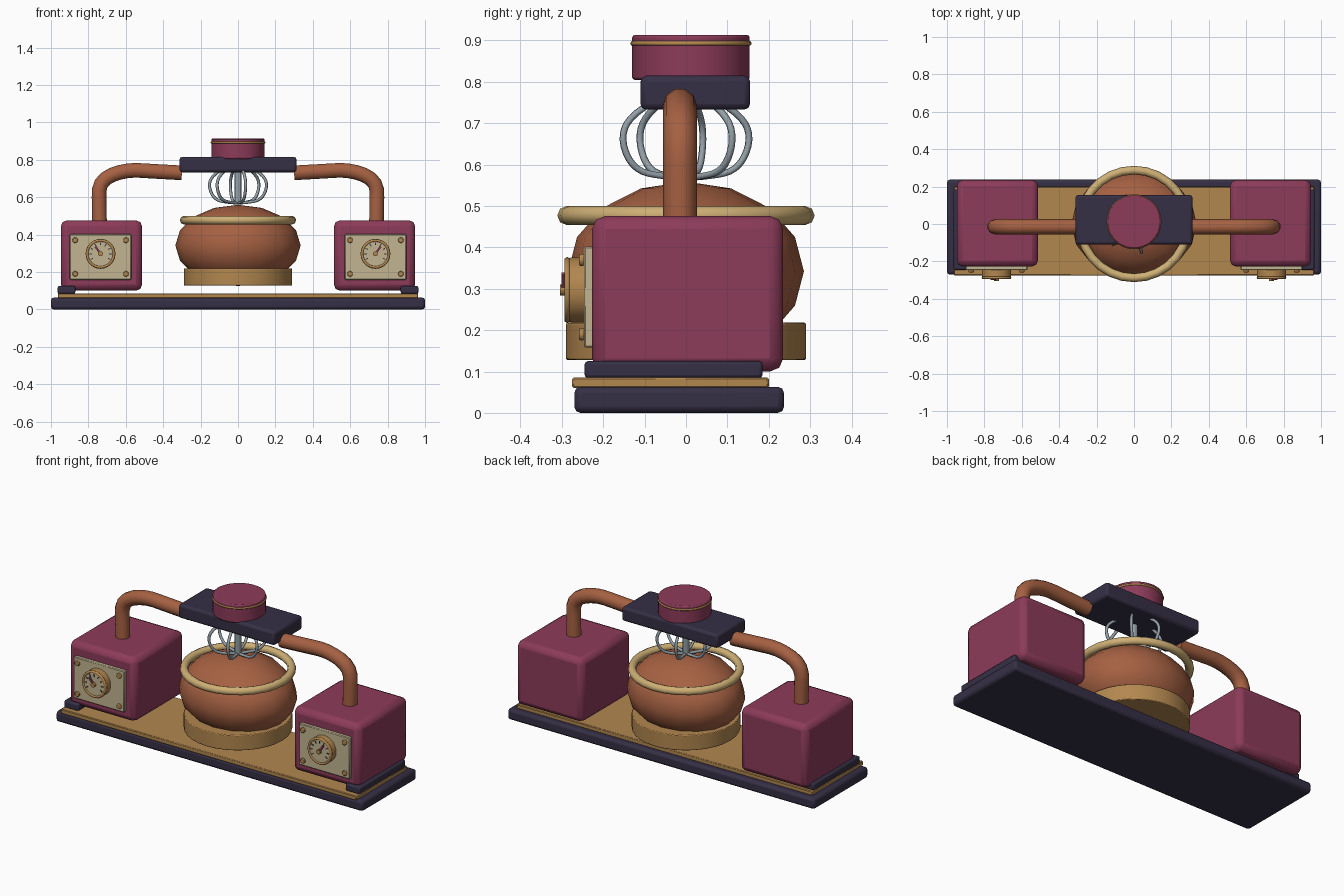
import bpy, math
from mathutils import Vector

if "Cube" in bpy.data.objects:
    bpy.data.objects.remove(bpy.data.objects["Cube"])


def lin(c):
    return c / 12.92 if c <= 0.04045 else ((c + 0.055) / 1.055) ** 2.4


def material(name, r, g, b):
    m = bpy.data.materials.new(name)
    m.diffuse_color = (lin(r), lin(g), lin(b), 1)
    m.use_nodes = True
    m.node_tree.nodes["Principled BSDF"].inputs["Base Color"].default_value = m.diffuse_color
    return m


BURGUNDY = material("burgundy enamel", 0.55, 0.23, 0.35)
DARK = material("dark plum", 0.21, 0.185, 0.27)
COPPER = material("copper", 0.65, 0.38, 0.26)
BRASS = material("brass", 0.70, 0.53, 0.31)
PALE = material("pale brass", 0.81, 0.69, 0.46)
CREAM = material("cream", 0.76, 0.71, 0.57)
STEEL = material("steel", 0.58, 0.63, 0.66)


def finish(name, mat, bevel=0, segments=2, smooth=True):
    o = bpy.context.object
    o.name = name
    o.data.materials.append(mat)
    bpy.ops.object.transform_apply(location=False, rotation=True, scale=True)
    if bevel:
        b = o.modifiers.new("bevel", 'BEVEL')
        b.width, b.segments = bevel, segments
    if smooth:
        bpy.ops.object.shade_smooth_by_angle(angle=math.radians(30))
    return o


def box(name, mat, x, y, z, bevel=0, segments=2):
    """Box from (min, max) ranges."""
    bpy.ops.mesh.primitive_cube_add(
        size=1, location=[(a + b) / 2 for a, b in (x, y, z)])
    bpy.context.object.scale = [abs(b - a) for a, b in (x, y, z)]
    return finish(name, mat, bevel, segments)


def cylinder(name, mat, r, depth, loc, rot=(0, 0, 0), sides=32, bevel=0):
    bpy.ops.mesh.primitive_cylinder_add(
        vertices=sides, radius=r, depth=depth, location=loc, rotation=rot)
    return finish(name, mat, bevel)


def torus(name, mat, r, minor, loc, rot=(0, 0, 0), sides=32, ring=8):
    bpy.ops.mesh.primitive_torus_add(
        major_radius=r, minor_radius=minor, major_segments=sides,
        minor_segments=ring, location=loc, rotation=rot)
    o = finish(name, mat, smooth=False)
    bpy.ops.object.shade_smooth()
    return o


def tube(name, mat, points, radius, resolution=2, order=3, steps=4):
    """Round tube following a smooth path."""
    c = bpy.data.curves.new(name, 'CURVE')
    c.dimensions = '3D'
    c.bevel_depth, c.bevel_resolution = radius, resolution
    c.use_fill_caps = True
    s = c.splines.new('NURBS')
    s.points.add(len(points) - 1)
    for p, q in zip(s.points, points):
        p.co = (*q, 1)
    s.use_endpoint_u = True
    s.order_u, s.resolution_u = order, steps
    o = bpy.data.objects.new(name, c)
    bpy.context.collection.objects.link(o)
    c.materials.append(mat)
    return o


FRONT = (math.pi / 2, 0, 0)

# base slab and brass deck
box("base", DARK, (-1, 1), (-0.27, 0.237), (0, 0.063), 0.015)
box("deck", BRASS, (-0.963, 0.963), (-0.275, 0.2), (0.06, 0.086), 0.004, 1)

# bowl with its stand and rim
cylinder("bowl_stand", BRASS, 0.29, 0.09, (0, 0, 0.173), bevel=0.004)
bpy.ops.mesh.primitive_uv_sphere_add(
    segments=16, ring_count=8, radius=1, location=(0, 0, 0.342))
bpy.context.object.scale = (0.335, 0.285, 0.217)
finish("bowl", COPPER, smooth=False)
bpy.ops.object.shade_smooth()
torus("bowl_rim", PALE, 0.288, 0.023, (0, 0, 0.477), sides=28)

# mixer head and knob
box("head", DARK, (-0.313, 0.313), (-0.11, 0.155), (0.733, 0.815), 0.014)
cylinder("knob", BURGUNDY, 0.142, 0.108, (0, 0.012, 0.859), bevel=0.006)
torus("knob_band", BRASS, 0.141, 0.006, (0, 0.012, 0.893), ring=6)

# whisk: shaft and six bulging wires
cylinder("whisk_shaft", STEEL, 0.019, 0.18, (0, 0, 0.655), sides=12)
profile = [(0.085, 0.75), (0.14, 0.72), (0.165, 0.66),
           (0.13, 0.585), (0.05, 0.57), (0, 0.568)]
for i in range(6):
    a = math.radians(-15 + 60 * i)
    tube("whisk_wire", STEEL,
         [(r * math.cos(a), r * math.sin(a), z) for r, z in profile],
         0.0085, 1)

for s in (-1, 1):
    cx, cz = s * 0.735, 0.297
    # motor housing, side foot and curved arm
    box("housing", BURGUNDY, (s * 0.73 - 0.217, s * 0.73 + 0.217),
        (-0.227, 0.235), (0.1, 0.476), 0.032)
    box("foot", DARK, (s * 0.917 - 0.047, s * 0.917 + 0.047),
        (-0.245, 0.185), (0.084, 0.125), 0.008)
    tube("arm", COPPER,
         [(s * x, -0.015, z) for x, z in
          ((0.74, 0.45), (0.742, 0.55), (0.745, 0.69),
           (0.60, 0.748), (0.45, 0.738), (0.30, 0.73))], 0.041, 3, 3, 3)

    # control panel with corner screws
    box("panel", CREAM, (cx - 0.165, cx + 0.165), (-0.247, -0.22),
        (0.158, 0.402), 0.004, 1)
    for dx in (-0.136, 0.136):
        for z in (0.19, 0.37):
            cylinder("screw", BRASS, 0.015, 0.012, (cx + dx, -0.252, z),
                     FRONT, 12, 0.003)

    # dial body, bezel and face
    cylinder("dial", BRASS, 0.078, 0.04, (cx, -0.263, cz), FRONT, 24, 0.004)
    torus("dial_bezel", BRASS, 0.072, 0.008, (cx, -0.287, cz), FRONT, 24, 6)
    cylinder("dial_face", CREAM, 0.066, 0.007, (cx, -0.286, cz), FRONT, 24)

    # tick marks around the face
    for k in range(9):
        a = math.radians(-30 + 30 * k)
        bpy.ops.mesh.primitive_cube_add(
            size=1, rotation=(0, -a, 0),
            location=(cx + 0.053 * math.cos(a), -0.290, cz + 0.053 * math.sin(a)))
        bpy.context.object.scale = (0.014, 0.005, 0.005)
        finish("tick", DARK, smooth=False)

    # pointer and hub
    tilt = s * math.radians(35)
    bpy.ops.mesh.primitive_cube_add(
        size=1, rotation=(0, tilt, 0),
        location=(cx + 0.02 * math.sin(tilt), -0.296, cz + 0.02 * math.cos(tilt)))
    bpy.context.object.scale = (0.011, 0.009, 0.055)
    finish("pointer", BURGUNDY, smooth=False)
    cylinder("hub", BRASS, 0.013, 0.02, (cx, -0.294, cz), FRONT, 12)
